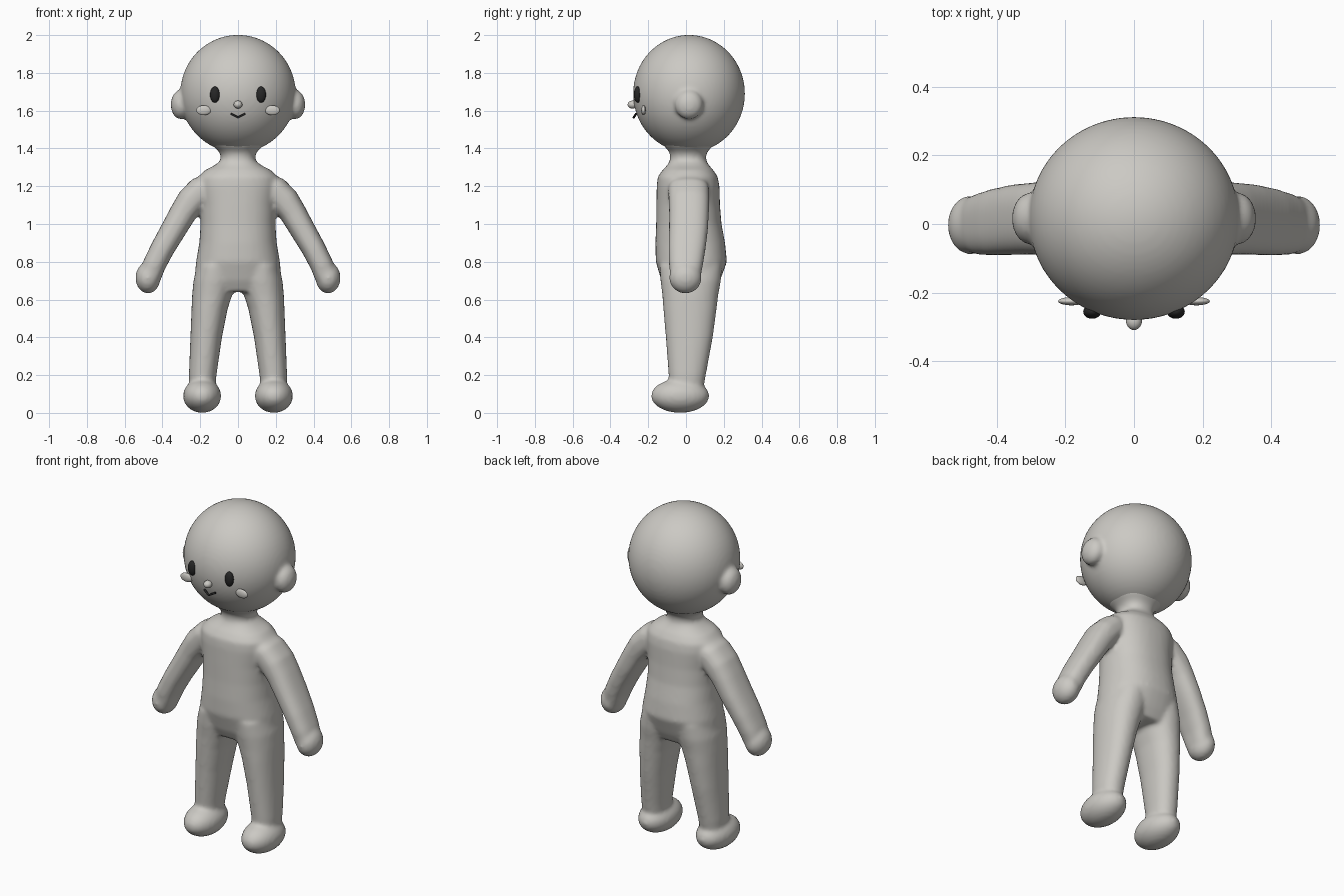
import bpy, bmesh, math
from mathutils import Matrix, Vector

cube = bpy.data.objects.get("Cube")
if cube:
    bpy.data.objects.remove(cube, do_unlink=True)


def material(name, rgb):
    m = bpy.data.materials.new(name)
    m.use_nodes = True
    m.diffuse_color = (*rgb, 1)
    bsdf = m.node_tree.nodes["Principled BSDF"]
    bsdf.inputs["Base Color"].default_value = (*rgb, 1)
    bsdf.inputs["Roughness"].default_value = 0.7
    return m


SKIN = material("warm grey", (0.60, 0.585, 0.55))
DARK = material("near black", (0.02, 0.02, 0.02))


def ellipsoid(bm, centre, radii, segments=48):
    mat = Matrix.Translation(centre) @ Matrix.Diagonal((*radii, 1))
    bmesh.ops.create_uvsphere(bm, u_segments=segments, v_segments=segments // 2,
                              radius=1, matrix=mat)


def loft(bm, rings, power=2.0, sides=40):
    """Closed tube; each ring is (centre, half width, half depth, tilt of width axis)."""
    loops = []
    for centre, rw, rd, tilt in rings:
        axis = Vector((math.cos(tilt), 0, math.sin(tilt)))
        loop = []
        for i in range(sides):
            a = math.tau * i / sides
            c, s = math.cos(a), math.sin(a)
            u = math.copysign(abs(c) ** (2 / power), c) * rw
            v = math.copysign(abs(s) ** (2 / power), s) * rd
            loop.append(bm.verts.new(Vector(centre) + axis * u + Vector((0, v, 0))))
        loops.append(loop)
    for a, b in zip(loops, loops[1:]):
        for i in range(sides):
            j = (i + 1) % sides
            bm.faces.new((a[i], a[j], b[j], b[i]))
    bm.faces.new(loops[0][::-1])
    bm.faces.new(loops[-1])


def finish(bm, name, mat, blend=0):
    """Make the object; blend fuses overlapping volumes into one soft skin."""
    bmesh.ops.recalc_face_normals(bm, faces=bm.faces)
    mesh = bpy.data.meshes.new(name)
    bm.to_mesh(mesh)
    bm.free()
    mesh.materials.append(mat)
    mesh.shade_smooth()
    ob = bpy.data.objects.new(name, mesh)
    bpy.context.collection.objects.link(ob)
    if blend:
        remesh = ob.modifiers.new("Fuse", 'REMESH')
        remesh.mode = 'VOXEL'
        remesh.voxel_size = 0.011
        remesh.use_smooth_shade = True
        soft = ob.modifiers.new("Soften", 'SMOOTH')
        soft.factor = 0.5
        soft.iterations = blend
    return ob


# Body: torso, neck, arms, legs and feet fused into one skin
bm = bmesh.new()

# height, half width, back and front depth
torso = [(0.64, 0.20, 0.15, -0.10), (0.70, 0.232, 0.18, -0.13), (0.80, 0.222, 0.217, -0.16),
         (0.90, 0.205, 0.207, -0.162), (1.00, 0.198, 0.188, -0.158), (1.10, 0.20, 0.18, -0.157),
         (1.20, 0.215, 0.177, -0.155), (1.25, 0.21, 0.168, -0.15), (1.285, 0.175, 0.145, -0.125),
         (1.31, 0.125, 0.122, -0.10), (1.335, 0.092, 0.107, -0.085), (1.36, 0.09, 0.105, -0.083),
         (1.385, 0.102, 0.115, -0.09), (1.405, 0.125, 0.135, -0.11), (1.43, 0.15, 0.155, -0.13)]
loft(bm, [((0, (b + f) / 2, z), w, (b - f) / 2, 0) for z, w, b, f in torso], power=2.3)

# height, inner and outer edge, back and front depth
leg = [(0.09, 0.125, 0.255, 0.085, -0.08), (0.20, 0.114, 0.26, 0.105, -0.092),
       (0.40, 0.085, 0.252, 0.142, -0.107), (0.55, 0.055, 0.246, 0.162, -0.12),
       (0.62, 0.032, 0.243, 0.17, -0.125), (0.70, 0.01, 0.236, 0.185, -0.135),
       (0.78, 0.01, 0.215, 0.19, -0.14)]

# x, y, height, half thickness, half depth, tilt in degrees
arm = [(0.13, 0.012, 1.215, 0.06, 0.10, 60), (0.19, 0.014, 1.18, 0.078, 0.108, 48),
       (0.245, 0.016, 1.125, 0.078, 0.108, 36), (0.29, 0.016, 1.06, 0.071, 0.105, 30),
       (0.343, 0.013, 0.968, 0.067, 0.103, 29), (0.40, 0.006, 0.87, 0.063, 0.098, 28),
       (0.443, 0.0, 0.785, 0.061, 0.09, 26), (0.468, -0.003, 0.72, 0.06, 0.08, 20)]

for side in (1, -1):
    loft(bm, [((side * (i + o) / 2, (b + f) / 2, z), (o - i) / 2, (b - f) / 2, 0)
              for z, i, o, b, f in leg], power=2.2)
    loft(bm, [((side * x, y, z), t, d, side * math.radians(a))
              for x, y, z, t, d, a in arm], power=2.5)
    ellipsoid(bm, (side * 0.477, -0.003, 0.715), (0.066, 0.086, 0.083))
    ellipsoid(bm, (side * 0.19, -0.031, 0.09), (0.101, 0.154, 0.09))
finish(bm, "body", SKIN, blend=9)

# Head with softly blended ears
bm = bmesh.new()
ellipsoid(bm, (0, 0.016, 1.69), (0.306, 0.296, 0.311), 64)
for side in (1, -1):
    ellipsoid(bm, (side * 0.303, 0.016, 1.632), (0.053, 0.075, 0.078))
finish(bm, "head", SKIN, blend=7)

# Face details
for side, label in ((1, "left"), (-1, "right")):
    bm = bmesh.new()
    ellipsoid(bm, (side * 0.122, -0.256, 1.685), (0.026, 0.02, 0.043), 32)
    finish(bm, label + "_eye", DARK)
    bm = bmesh.new()
    ellipsoid(bm, (side * 0.182, -0.225, 1.602), (0.039, 0.012, 0.026), 32)
    finish(bm, label + "_cheek", SKIN)

bm = bmesh.new()
ellipsoid(bm, (0, -0.283, 1.632), (0.023, 0.026, 0.021), 32)
finish(bm, "nose", SKIN)

# Mouth: a thin shallow V
curve = bpy.data.curves.new("mouth", 'CURVE')
curve.dimensions = '3D'
curve.bevel_depth = 0.006
curve.bevel_resolution = 2
curve.use_fill_caps = True
path = curve.splines.new('POLY')
points = [(-0.037, -0.264, 1.583), (0, -0.277, 1.564), (0.037, -0.264, 1.583)]
path.points.add(len(points) - 1)
for p, co in zip(path.points, points):
    p.co = (*co, 1)
curve.materials.append(DARK)
bpy.context.collection.objects.link(bpy.data.objects.new("mouth", curve))
